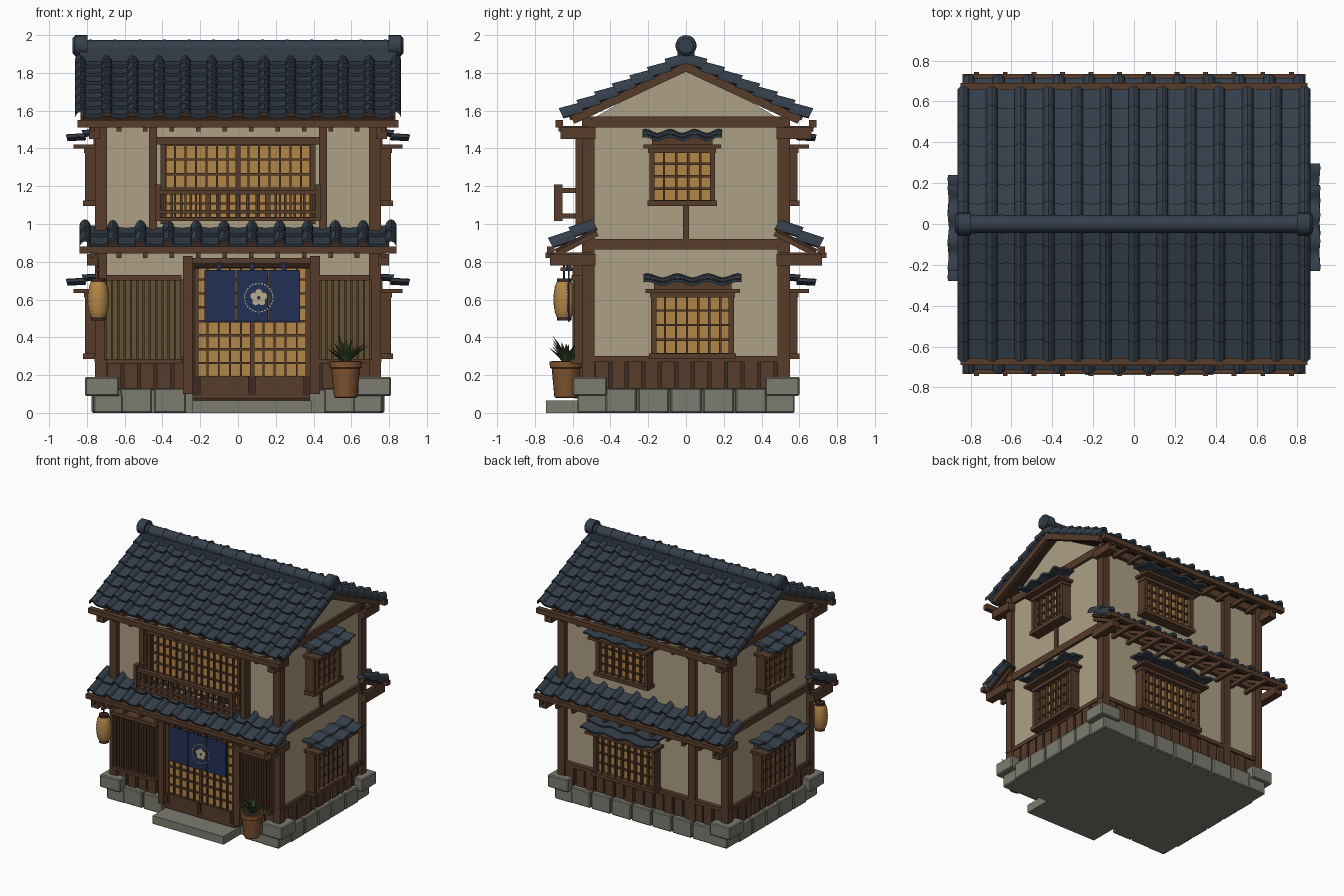
import bpy, bmesh, math, random
from mathutils import Matrix, Vector

if "Cube" in bpy.data.objects:
    bpy.data.objects.remove(bpy.data.objects["Cube"])

random.seed(4)
I = Matrix.Identity(4)
T = lambda x, y, z: Matrix.Translation((x, y, z))
R = lambda deg, ax: Matrix.Rotation(math.radians(deg), 4, ax)
COL = dict(wood=(.095, .045, .024), dark=(.05, .024, .014), plaster=(.42, .35, .23), paper=(.45, .24, .065),
           tile=(.035, .05, .07), stone=(.2, .2, .165), cloth=(.016, .03, .09), crest=(.5, .42, .27),
           clay=(.22, .09, .03), leaf=(.035, .065, .022), olive=(.12, .085, .035), soil=(.03, .018, .01))
MATS = {}
for k, c in COL.items():
    MATS[k] = bpy.data.materials.new(k)
    MATS[k].diffuse_color = (*c, 1)
parts = {}


def part(name, mat):
    return parts.setdefault(name, (bmesh.new(), mat))[0]


def box(name, mat, x0, x1, y0, y1, z0, z1, m=I):
    s = Matrix.Diagonal((abs(x1 - x0), abs(y1 - y0), abs(z1 - z0), 1))
    bmesh.ops.create_cube(part(name, mat), size=1, matrix=m @ T((x0+x1)/2, (y0+y1)/2, (z0+z1)/2) @ s)


def cyl(name, mat, m, r1, r2, h, seg=16):
    bmesh.ops.create_cone(part(name, mat), cap_ends=True, segments=seg, radius1=r1, radius2=r2, depth=h, matrix=m)


def lathe(name, mat, c, prof, seg=20):
    bm = part(name, mat)
    rings = [[bm.verts.new((c[0] + r*math.cos(2*math.pi*i/seg), c[1] + r*math.sin(2*math.pi*i/seg), z))
              for i in range(seg)] for r, z in prof]
    for a, b in zip(rings, rings[1:]):
        for i in range(seg):
            bm.faces.new((a[i], a[(i+1) % seg], b[(i+1) % seg], b[i]))
    bm.faces.new(rings[0][::-1])
    bm.faces.new(rings[-1])


BARREL = [(0, 1), (.09, .85), (.17, .35), (.2, -.1), (.5, -.25), (.8, -.1), (.83, .35), (.91, .85)]
WAVE = [(i/8, math.cos(math.pi*i/4)*.5) for i in range(8)]


def tiles(name, x0, x1, n, rows, length, amp, prof, m, th=.022):
    """Overlapping courses of roof tiles descending along local -y."""
    bm = part(name, 'tile')
    p = (x1 - x0)/n
    pts = [(x0 + p*(k+u), h*amp) for k in range(-1, n+1) for u, h in prof if -.2 <= k+u <= n+.2]
    l = length/rows
    for i in range(rows):
        loops = []
        for y, z in ((-i*l + .01, 0), (-(i+1)*l, .02)):
            loops.append(([bm.verts.new(m @ Vector((x, y, z+h))) for x, h in pts],
                          [bm.verts.new(m @ Vector((x, y, z+h-th))) for x, h in pts]))
        (bt, bb), (ft, fb) = loops
        for j in range(len(pts)-1):
            for a, b in ((ft, bt), (fb, ft), (bb, fb), (bt, bb)):
                bm.faces.new((a[j], a[j+1], b[j+1], b[j]))
        for j in (0, -1):
            bm.faces.new((ft[j], bt[j], bb[j], fb[j]))


def shoji(name, x0, x1, z0, z1, y, cols, rows, m=I, thick=()):
    """Paper pane with a wooden grid; outward is -y."""
    box(name + '_paper', 'paper', x0, x1, y, y+.02, z0, z1, m)
    for i in range(cols+1):
        x, w = x0 + (x1-x0)*i/cols, .012 if i in (0, cols) or i in thick else .005
        box(name + '_grid', 'wood', x-w, x+w, y-.018, y+.005, z0, z1, m)
    for i in range(rows+1):
        z = z0 + (z1-z0)*i/rows
        box(name + '_grid', 'wood', x0, x1, y-.014, y+.005, z-.006, z+.006, m)


def window(name, c, w, z0, z1, m):
    """Framed bay window with a small tiled hood; wall surface at local y=0."""
    a, b = c - w/2, c + w/2
    shoji(name, a, b, z0, z1, -.035, round(w/.06), 4, m)
    f = name + '_frame'
    for x in (a, b):
        box(f, 'wood', x-.014, x+.014, -.075, 0, z0, z1, m)
    box(f, 'wood', a-.025, b+.025, -.085, 0, z0-.025, z0+.005, m)
    box(f, 'wood', a-.02, b+.02, -.08, 0, z1-.01, z1+.015, m)
    box(f, 'wood', a-.045, b+.045, -.135, 0, z1+.015, z1+.035, m)
    box(f, 'wood', a, b, -.03, 0, z1+.035, z1+.09, m)
    for i in range(1, round(w/.06)):
        x = a + w*i/round(w/.06)
        box(f, 'wood', x-.006, x+.006, -.065, -.05, z0, z1, m)
    tiles(name + '_hood', a-.035, b+.035, 3, 2, .175, .022, WAVE, m @ T(0, 0, z1+.105) @ R(15, 'X'), .016)


# stone footing
box('footing', 'stone', -.74, .74, -.52, .52, 0, .12)
box('door_step', 'stone', -.24, .39, -.74, -.5, 0, .065)
for s in (-1, 1):
    for i in range(7):
        x = -.63 + i*.18
        if s > 0 or not -.3 < x < .3:
            box('footing_stones', 'stone', x+.005, x+.175, s*.5, s*.57, 0, .13)
    for i in range(5):
        y = -.43 + i*.172
        box('footing_stones', 'stone', s*.7, s*.775, y+.004, y+.168, 0, .13)
    for t in (-1, 1):
        box('corner_stones', 'stone', s*.63, s*.81, t*.42, t*.6, .09, .19)
        box('corner_stones', 'stone', s*.61, s*.765, t*.41, t*.575, 0, .1)

# walls, skirting planks, timber frame
box('wall_base', 'dark', -.73, .73, -.51, .51, .11, .28)
box('walls', 'plaster', -.73, .73, -.51, .51, .28, 1.55)
for s in (-1, 1):
    for i in range(16):
        x = -.69 + i*.0875
        if s > 0 or not -.3 < x < .4:
            box('skirting_planks', 'wood', x, x+.07, s*.5, s*(.53 + .008*(i % 2)), .13, .27)
    for i in range(11):
        y = -.48 + i*.0875
        box('skirting_planks', 'wood', s*.72, s*(.74 + .006*(i % 2)), y, y+.07, .13, .27)
    for t in (-1, 1):
        box('corner_posts', 'wood', s*.694, s*.757, t*.485, t*.55, .13, 1.55)
        box('eave_brackets', 'wood', s*.73, s*.79, t*.48, t*.665, 1.45, 1.51)
        box('eave_brackets', 'wood', s*.74, s*.80, t*.48, t*.72, .78, .84)
    for z0, z1 in ((.27, .30), (.865, .92), (1.51, 1.57)):
        box('frame_beams', 'wood', -.76, .76, s*.5, s*.545, z0, z1)
        box('frame_beams', 'wood', s*.715, s*.75, -.545, .545, z0, z1)
    box('side_studs', 'wood', s*.72, s*.745, -.017, .017, .9, 1.1)
    box('front_studs', 'wood', s*.43, s*.47, -.585, -.5, .97, 1.51)
box('back_stud', 'wood', -.46, -.40, .5, .545, .13, 1.52)

# gable triangles
for s in (-1, 1):
    bm = part('gables', 'plaster')
    v = [[bm.verts.new((s*x, y, z)) for y, z in ((-.48, 1.565), (.48, 1.565), (0, 1.85))] for x in (.69, .73)]
    bm.faces.new(v[0]); bm.faces.new(v[1])
    for i in range(3):
        bm.faces.new((v[0][i], v[0][(i+1) % 3], v[1][(i+1) % 3], v[1][i]))

# roofs: both slopes of the main roof, and front and back pent roofs
for ang in (0, 180):
    z = R(ang, 'Z')
    m = z @ T(0, 0, 1.872) @ R(25, 'X')
    tiles('main_roof_tiles', -.835, .835, 12, 7, .72, .03, BARREL, m)
    box('roof_deck', 'dark', -.82, .82, -.69, 0, -.035, -.012, m)
    for s in (-1, 1):
        box('bargeboards', 'wood', s*.80, s*.835, -.68, .01, -.06, -.015, m)
    box('eave_fascia', 'wood', -.85, .85, -.69, -.65, 1.51, 1.55, z)
    p = z @ T(0, -.49, .992) @ R(27, 'X')
    tiles('pent_roof_tiles', -.81, .81, 11, 2, .245, .032, BARREL, p)
    box('pent_deck', 'dark', -.8, .8, -.24, 0, -.035, -.018, p)
    box('pent_fascia', 'wood', -.84, .84, -.735, -.695, .845, .88, z)
    for i in range(12):
        x = -.77 + i*.14
        box('rafters', 'wood', x-.012, x+.012, -.675, -.52, 1.49, 1.52, z)
        box('rafters', 'wood', x-.012, x+.012, -.745, -.5, .82, .848, z)
        box('rafters', 'wood', x-.012, x+.012, -.24, 0, -.06, -.03, p)

# ridge with segment joints and rounded ends
box('ridge_base', 'tile', -.84, .84, -.045, .045, 1.86, 1.92)
cyl('ridge_cap', 'tile', T(0, 0, 1.93) @ R(90, 'Y'), .043, .043, 1.68)
for i in range(13):
    cyl('ridge_cap', 'tile', T(-.78 + i*.13, 0, 1.93) @ R(90, 'Y'), .047, .047, .016)
for s in (-1, 1):
    cyl('ridge_ends', 'tile', T(s*.83, 0, 1.944) @ R(90, 'Y'), .056, .056, .065, 20)
    cyl('ridge_ends', 'tile', T(s*.868, 0, 1.944) @ R(90*s, 'Y'), .056, .04, .014, 20)

# side and back windows
for ang, off, lo, up in ((90, .735, .035, -.02), (-90, .735, .02, .02), (180, .515, -.14, -.16)):
    m = R(ang, 'Z') @ T(0, -off, 0)
    side = {90: 'right', -90: 'left', 180: 'back'}[ang]
    k = .11 if ang == 180 else 0
    window(side + '_lower_window', lo, .41 + k, .31, .62, m)
    window(side + '_upper_window', up, .32 + k, 1.12, 1.385, m)

# ground floor front: door posts, sliding doors, lattice windows
for a, b in ((-.29, -.24), (.38, .435)):
    box('door_posts', 'wood', a, b, -.6, -.5, .1, .83)
box('door_lintel', 'wood', -.24, .38, -.59, -.5, .79, .82)
box('door_backing', 'dark', -.24, .38, -.555, -.5, .065, .8)
shoji('door', -.22, .37, .19, .78, -.57, 10, 8, I, (5,))
for a, b in ((-.2, .055), (.09, .35)):
    box('door_kick_panels', 'wood', a, b, -.592, -.54, .1, .195)
box('door_sill', 'wood', -.24, .38, -.59, -.5, .075, .1)
for a, b in ((-.7, -.3), (.435, .7)):
    box('lattice_backing', 'olive', a, b, -.555, -.5, .28, .71)
    box('lattice_frame', 'wood', a, b, -.605, -.5, .70, .73)
    box('lattice_frame', 'wood', a, b, -.605, -.5, .262, .285)
    n = round((b-a)/.033)
    for i in range(n+1):
        x = a + (b-a)*i/n
        box('lattice_slats', 'wood', x-.006, x+.006, -.59, -.55, .28, .71)

# upper front window and balcony
shoji('upper_front_window', -.39, .39, 1.03, 1.42, -.53, 14, 5, I, (7,))
box('upper_front_frame', 'wood', -.44, .44, -.575, -.5, 1.42, 1.46)
for s in (-1, 1):
    box('upper_front_frame', 'wood', s*.385, s*.41, -.565, -.5, 1.0, 1.42)
    box('balcony_posts', 'wood', s*.41, s*.44, -.7, -.655, 1.015, 1.21)
    for z in (1.03, 1.165):
        box('balcony_rails', 'wood', s*.412, s*.435, -.66, -.54, z, z+.025)
for z0, z1 in ((1.155, 1.18), (1.055, 1.075), (1.015, 1.035)):
    box('balcony_rails', 'wood', -.44, .44, -.695, -.66, z0, z1)
for i in range(17):
    x = -.4 + i*.05
    box('balcony_balusters', 'wood', x-.007, x+.007, -.685, -.67, 1.03, 1.16)

# door curtain on a rod, with a plain blossom ornament
cyl('curtain_rod', 'wood', T(.075, -.62, .775) @ R(90, 'Y'), .01, .01, .61, 10)
for i in range(3):
    x = -.18 + i*.17
    box('door_curtain', 'cloth', x+.002, x+.168, -.626, -.616, .48, .757)
for x in (-.1, .075, .24):
    box('curtain_tabs', 'cloth', x-.011, x+.011, -.634, -.606, .75, .798)
for i in range(28):
    m = T(.11, -.627, .61) @ R(i*360/28, 'Y')
    box('curtain_ornament', 'crest', -.005, .005, -.003, .003, .072, .078, m)
for i in range(5):
    cyl('curtain_ornament', 'crest', T(.11, -.627, .61) @ R(i*72, 'Y') @ T(0, 0, .027) @ R(90, 'X'), .019, .019, .006, 10)

# ribbed paper lantern on an arm
ribs = []
for i in range(17):
    t = i/16
    ribs.append((.04 + .018*math.sin(math.pi*t)**.6 - .003*(i % 2), .508 + .185*t))
lathe('lantern', 'paper', (-.74, -.645), ribs)
cyl('lantern_caps', 'dark', T(-.74, -.645, .5), .038, .038, .022)
cyl('lantern_caps', 'dark', T(-.74, -.645, .70), .038, .038, .022)
cyl('lantern_cord', 'dark', T(-.74, -.645, .76), .005, .005, .12, 8)
box('lantern_arm', 'wood', -.75, -.73, -.665, -.53, .75, .77)

# potted plant
lathe('plant_pot', 'clay', (.57, -.635), [(.055, .08), (.062, .085), (.076, .235), (.086, .24), (.087, .272), (.074, .274), (.072, .255)])
cyl('pot_soil', 'soil', T(.57, -.635, .257), .072, .072, .01)
for i in range(22):
    tilt = 10 + 40*random.random()
    h = .12 + .06*random.random()
    m = T(.57, -.635, .255) @ R(i*137.5, 'Z') @ R(tilt, 'Y')
    flat = Matrix.Diagonal((.35, 1, 1, 1))
    cyl('plant_leaves', 'leaf', m @ T(0, 0, h*.2) @ flat, .007, .016, h*.4, 6)
    cyl('plant_leaves', 'leaf', m @ T(0, 0, h*.4) @ R(14, 'Y') @ T(0, 0, h*.3) @ flat, .016, .001, h*.6, 6)

# turn every part into an object
for name, (bm, mat) in parts.items():
    bmesh.ops.recalc_face_normals(bm, faces=bm.faces)
    me = bpy.data.meshes.new(name)
    bm.to_mesh(me)
    bm.free()
    me.materials.append(MATS[mat])
    ob = bpy.data.objects.new(name, me)
    bpy.context.collection.objects.link(ob)
    if 'stones' in name:
        bv = ob.modifiers.new('bevel', 'BEVEL')
        bv.width, bv.segments = .007, 1
    if name in ('ridge_cap', 'ridge_ends', 'lantern', 'plant_pot', 'curtain_rod', 'lantern_caps') or mat == 'tile':
        bpy.ops.object.select_all(action='DESELECT')
        ob.select_set(True)
        bpy.context.view_layer.objects.active = ob
        bpy.ops.object.shade_smooth_by_angle(angle=math.radians(35))

for m in bpy.data.materials:
    if m.users and not m.is_grease_pencil:
        m.use_nodes = True
        m.node_tree.nodes["Principled BSDF"].inputs["Base Color"].default_value = m.diffuse_color
